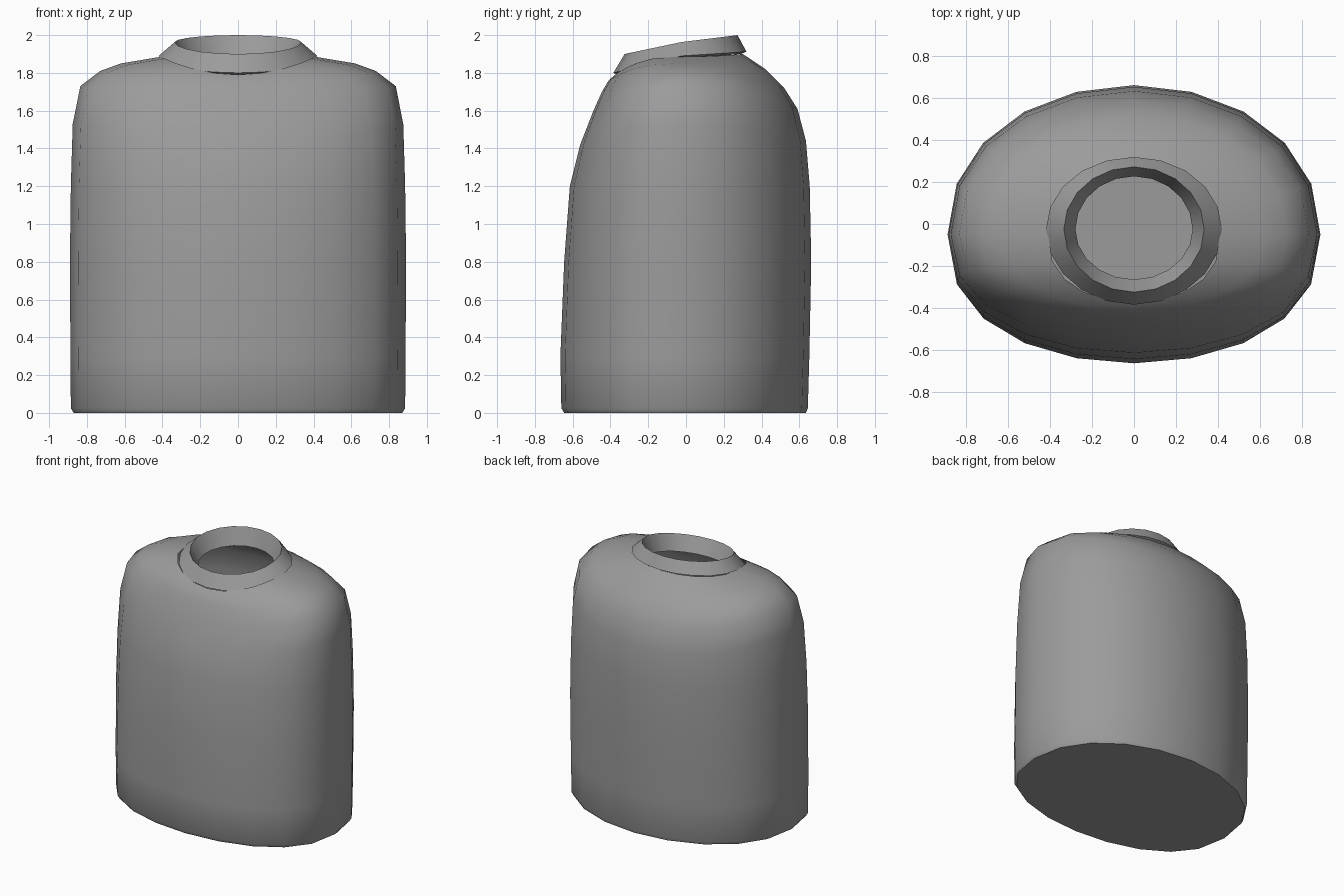
import bpy, bmesh
from math import sin, cos, tau

cube = bpy.data.objects.get("Cube")
if cube:
    bpy.data.objects.remove(cube)

grey = bpy.data.materials.new("plain grey")
grey.use_nodes = True
colour = (0.33, 0.33, 0.33, 1)
grey.diffuse_color = colour
grey.node_tree.nodes["Principled BSDF"].inputs["Base Color"].default_value = colour

SIDES = 20


def ring(bm, half_x, side_z, front_y, front_z, back_y, back_z, mid_y, square, arch):
    """Oval loop whose front, sides and back each have their own height."""
    verts = []
    for i in range(SIDES):
        a = tau * i / SIDES
        s = abs(sin(a))
        if sin(a) > 0:
            end_y, end_z, power = back_y, back_z, 1 - square * 0.4
        else:
            end_y, end_z, power = front_y, front_z, 1 - square
        y = mid_y + (end_y - mid_y) * s ** power
        z = side_z + (end_z - side_z) * s ** arch
        verts.append(bm.verts.new((half_x * cos(a), y, z)))
    return verts


def loft(name, rings, mid_y, square, arch, cap, angle):
    bm = bmesh.new()
    loops = [ring(bm, *r, mid_y, square, arch) for r in rings]
    for low, high in zip(loops, loops[1:]):
        for i in range(SIDES):
            j = (i + 1) % SIDES
            bm.faces.new((low[i], low[j], high[j], high[i]))
    if cap:
        bm.faces.new(loops[0][::-1])
    mesh = bpy.data.meshes.new(name)
    bm.to_mesh(mesh)
    bm.free()
    mesh.materials.append(grey)
    ob = bpy.data.objects.new(name, mesh)
    bpy.context.collection.objects.link(ob)
    bpy.ops.object.select_all(action="DESELECT")
    ob.select_set(True)
    bpy.context.view_layer.objects.active = ob
    bpy.ops.object.shade_smooth_by_angle(angle=angle)
    return ob


# Hollow torso: half width, side height, front y and z, back y and z
loft("torso", [
    (0.87, 0, -0.645, 0, 0.635, 0),
    (0.885, 0.025, -0.66, 0.025, 0.645, 0.025),
    (0.887, 0.3, -0.665, 0.3, 0.653, 0.3),
    (0.89, 0.8, -0.645, 0.8, 0.663, 0.8),
    (0.885, 1.2, -0.615, 1.2, 0.655, 1.2),
    (0.875, 1.53, -0.56, 1.42, 0.635, 1.44),
    (0.835, 1.73, -0.49, 1.6, 0.59, 1.61),
    (0.73, 1.81, -0.445, 1.7, 0.52, 1.72),
    (0.62, 1.85, -0.41, 1.76, 0.42, 1.82),
    (0.41, 1.885, -0.375, 1.79, 0.3, 1.9),
], -0.05, 0.2, 2, True, 0.7)

# Tilted neck collar: flared outer wall, rim, then inner wall
loft("neck_collar", [
    (0.39, 1.88, -0.36, 1.79, 0.29, 1.9),
    (0.42, 1.89, -0.385, 1.8, 0.32, 1.912),
    (0.335, 1.963, -0.325, 1.9, 0.273, 2.0),
    (0.28, 1.84, -0.265, 1.79, 0.228, 1.87),
], -0.025, 0, 1, False, 0.6)
